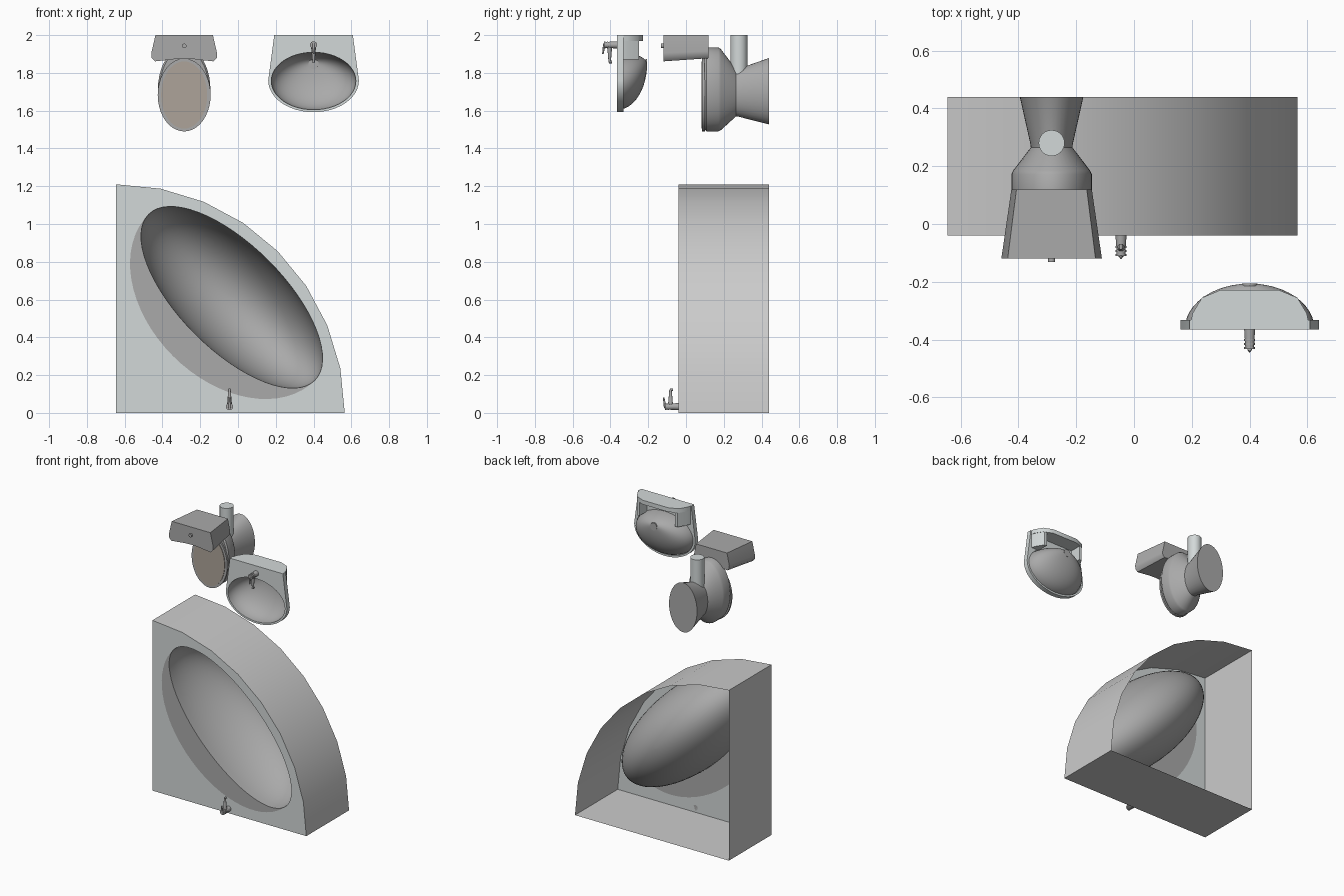
import bpy, bmesh
from math import sin, cos, pi, radians
from mathutils import Vector

if "Cube" in bpy.data.objects:
    bpy.data.objects.remove(bpy.data.objects["Cube"])


def material(name, r, g, b):
    m = bpy.data.materials.new(name)
    m.diffuse_color = (r, g, b, 1)
    m.use_nodes = True
    m.node_tree.nodes["Principled BSDF"].inputs["Base Color"].default_value = m.diffuse_color
    return m


LIGHT = material("pale_enamel", 0.65, 0.69, 0.69)
DARK = material("grey_enamel", 0.4, 0.4, 0.4)
BROWN = material("lid_brown", 0.42, 0.37, 0.32)
TUB_X, SINK_X, TOILET_X = -0.645, 0.40, -0.285


def finish(name, bm, mat=None, angle=40):
    bmesh.ops.recalc_face_normals(bm, faces=bm.faces)
    me = bpy.data.meshes.new(name)
    bm.to_mesh(me)
    bm.free()
    me.shade_smooth()
    me.set_sharp_from_angle(angle=radians(angle))
    if mat:
        me.materials.append(mat)
    ob = bpy.data.objects.new(name, me)
    bpy.context.collection.objects.link(ob)
    return ob


def ellipse(cx, cz, a, b, y, n=40, rot=0.0):
    pts = []
    for i in range(n):
        t = 2 * pi * i / n
        u, v = a * cos(t), b * sin(t)
        pts.append((cx + u * cos(rot) - v * sin(rot), y, cz + u * sin(rot) + v * cos(rot)))
    return pts


def loft(name, rings, mat=None, cap_start=True, cap_end=True, closed=True, angle=40):
    bm = bmesh.new()
    loops = [[bm.verts.new(p) for p in r] for r in rings]
    n = len(loops[0])
    for a, b in zip(loops, loops[1:]):
        for i in range(n if closed else n - 1):
            j = (i + 1) % n
            bm.faces.new((a[i], a[j], b[j], b[i]))
    if cap_start:
        bm.faces.new(loops[0])
    if cap_end:
        bm.faces.new(loops[-1])
    bmesh.ops.remove_doubles(bm, verts=bm.verts, dist=1e-5)
    return finish(name, bm, mat, angle)


def plate_with_hole(name, outline, hole, mat, depth=0):
    bm = bmesh.new()
    edges = []
    for loop in (outline, hole):
        vs = [bm.verts.new(p) for p in loop]
        edges += [bm.edges.new((vs[i - 1], vs[i])) for i in range(len(vs))]
    bmesh.ops.triangle_fill(bm, edges=edges, use_beauty=True, use_dissolve=False)
    if depth:
        r = bmesh.ops.extrude_face_region(bm, geom=bm.faces[:], use_keep_orig=True)
        vs = [e for e in r["geom"] if isinstance(e, bmesh.types.BMVert)]
        bmesh.ops.translate(bm, verts=vs, vec=(0, depth, 0))
    return finish(name, bm, mat)


def rod(name, p, q, r1, r2, mat=DARK, n=16):
    p, q = Vector(p), Vector(q)
    d = q - p
    bm = bmesh.new()
    bmesh.ops.create_cone(bm, cap_ends=True, segments=n, radius1=r1, radius2=r2, depth=d.length)
    ob = finish(name, bm, mat)
    ob.rotation_mode = 'QUATERNION'
    ob.rotation_quaternion = d.to_track_quat('Z', 'Y')
    ob.location = (p + q) / 2
    return ob


def prism(name, pts, z0, z1, mat):
    return loft(name, [[(x, y, z) for x, y in pts] for z in (z0, z1)], mat)


# corner tub: open-backed quarter-round shell
R, FRONT, BACK = 1.21, -0.04, 0.44
corner = [(TUB_X, 0)] + [(TUB_X + R * cos(i * pi / 16), R * sin(i * pi / 16)) for i in range(9)]
ring = lambda y: [(x, y, z) for x, z in corner]
loft("tub_walls", [ring(FRONT), ring(BACK)], None, False, False)

# tub front plate, flat crescent ledge and ellipsoid basin
N, cx, cz, A, B, B2 = 64, TUB_X + 0.612, 0.612, 0.622, 0.275, 0.44
inner = ellipse(cx, cz, A, B, FRONT, N, -pi / 4)
outer = ellipse(cx, cz, A, B2, FRONT, N, -pi / 4)
plate_with_hole("tub_front", ring(FRONT), inner[:N // 2] + outer[N // 2:], LIGHT)
low = list(range(N // 2, N)) + [0]
loft("tub_ledge", [[inner[i] for i in low], [outer[i] for i in low]], DARK, False, False, False)
rings = []
for k in range(15):
    t = k / 15 * pi / 2
    rings.append(ellipse(cx, cz, A * cos(t), B * cos(t), FRONT + 0.43 * sin(t), N, -pi / 4))
rings.append(ellipse(cx, cz, 0.01, 0.005, FRONT + 0.43, N, -pi / 4))
loft("tub_basin", rings, DARK, False, True)

# sink plate: half-ellipse below, tapering sides above
outline = [(SINK_X + 0.24 * cos(t), -0.365, 1.76 + 0.168 * sin(t))
           for t in [-pi + i * pi / 24 for i in range(25)]]
outline += [(SINK_X + 0.208, -0.365, 2.0), (SINK_X - 0.208, -0.365, 2.0)]
hole = ellipse(SINK_X, 1.757, 0.224, 0.152, -0.365, 48)
plate_with_hole("sink_rim", outline, hole, LIGHT, 0.033)

# sink bowl, deepest toward the shelf
rings = []
for k in range(13):
    t = min(k / 12 * pi / 2, pi / 2 - 0.02)
    c = cos(t)
    rings.append(ellipse(SINK_X, 1.757 + 0.152 * 0.6 * (1 - c), 0.224 * c, 0.152 * c,
                         -0.362 + 0.156 * sin(t), 48))
loft("sink_bowl", rings, DARK, False, True)

# sink shelf and its two support cheeks
half = [(0.208, -0.36), (0.198, -0.31), (0.165, -0.255), (0.10, -0.228)]
shelf = [(SINK_X + x, y) for x, y in half] + [(SINK_X - x, y) for x, y in reversed(half)]
prism("sink_shelf", shelf, 1.97, 2.0, LIGHT)
for s, side in ((-1, "left"), (1, "right")):
    cheek = [(0.203, -0.335), (0.195, -0.31), (0.16, -0.25), (0.14, -0.25), (0.14, -0.335)]
    prism("sink_cheek_" + side, [(SINK_X + s * x, y) for x, y in cheek], 1.87, 1.97, LIGHT)
rod("sink_drain", (SINK_X, -0.215, 1.847), (SINK_X, -0.206, 1.847), 0.027, 0.027)


# taps: body, collars, spout and lever
def tap(name, x, y, z, s):
    rod(name + "_body", (x, y, z), (x, y - 0.065, z), 0.019, 0.015)
    for k, d in enumerate((0.036, 0.05, 0.064)):
        rod(f"{name}_collar_{k}", (x, y - d, z), (x, y - d - 0.007, z), 0.019, 0.019)
    rod(name + "_spout", (x, y - 0.042, z), (x, y - 0.042, z + s * 0.092), 0.014, 0.006)
    rod(name + "_spout_tip", (x, y - 0.046, z + s * 0.09), (x, y - 0.03, z + s * 0.09), 0.007, 0.007)
    rod(name + "_stem", (x, y - 0.06, z), (x, y - 0.075, z), 0.008, 0.008)
    rod(name + "_lever", (x, y - 0.07, z - s * 0.008), (x, y - 0.078, z + s * 0.048), 0.007, 0.004)


tap("tub_tap", -0.045, FRONT, 0.033, 1)
tap("sink_tap", SINK_X, -0.362, 1.948, -1)

# toilet pan: oval bowl, pinched neck, flared foot
pan = [(0.098, 1.713, 0.13, 0.212), (0.108, 1.713, 0.139, 0.222), (0.172, 1.713, 0.139, 0.222),
       (0.185, 1.711, 0.133, 0.214), (0.265, 1.695, 0.072, 0.125), (0.275, 1.695, 0.073, 0.126),
       (0.44, 1.703, 0.11, 0.176)]
loft("toilet_pan", [ellipse(TOILET_X, z, a, b, y) for y, z, a, b in pan], DARK)
rod("toilet_pipe", (TOILET_X, 0.28, 1.72), (TOILET_X, 0.28, 2.0), 0.045, 0.045, LIGHT, 24)
loft("toilet_seat", [ellipse(TOILET_X, 1.683, 0.14, 0.193, y) for y in (0.086, 0.1)], DARK)
loft("toilet_lid", [ellipse(TOILET_X, 1.683, 0.122, 0.178, y) for y in (0.082, 0.09)], BROWN)

# cistern, tapering toward the wall, with its button
prof = [(0.152, 2.0), (0.174, 1.905), (0.173, 1.88), (0.155, 1.861), (0.10, 1.867), (0.05, 1.873)]
prof = prof + [(0, 1.875)] + [(-x, z) for x, z in reversed(prof)]
loft("cistern", [[(TOILET_X + x * f, y, 2 - (2 - z) * g) for x, z in prof]
                 for y, f, g in ((-0.12, 1, 1), (0.12, 0.8, 0.88))], DARK)
rod("cistern_button", (TOILET_X, -0.115, 1.943), (TOILET_X, -0.132, 1.943), 0.012, 0.012)
